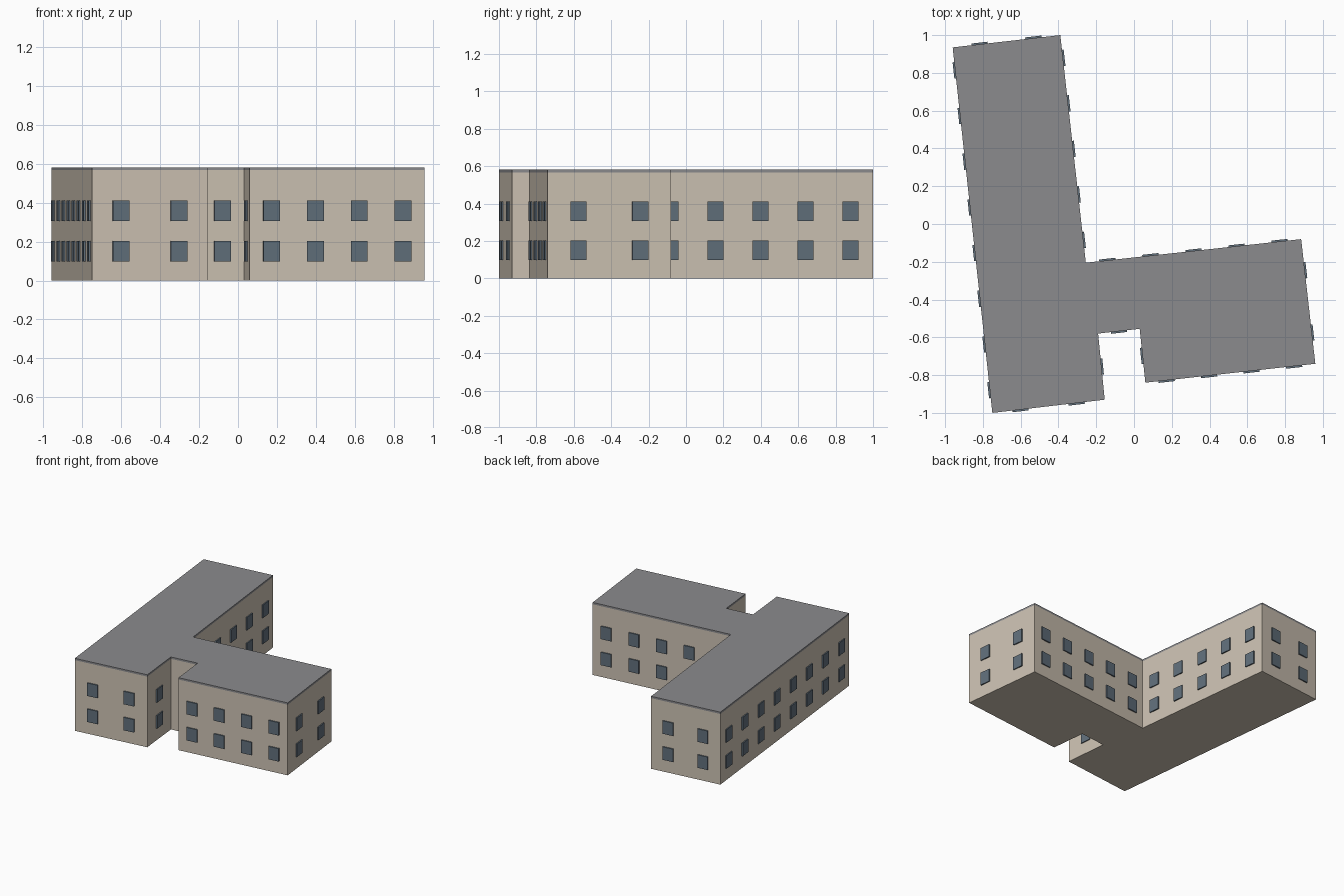
import bpy
import bmesh
from mathutils import Vector

cube = bpy.data.objects.get("Cube")
if cube:
    bpy.data.objects.remove(cube, do_unlink=True)

# Outline of the building (counter-clockwise) with window columns on the wall after each corner
CORNERS = [
    (-0.75, -1.0, 2), (-0.155, -0.93, 1), (-0.19, -0.58, 1), (0.03, -0.555, 1),
    (0.06, -0.84, 4), (0.96, -0.74, 2), (0.885, -0.08, 5), (-0.255, -0.205, 5),
    (-0.39, 1.0, 2), (-0.96, 0.935, 8),
]
ROOF_BASE, ROOF_TOP = 0.567, 0.582
WINDOW_WIDTH, WINDOW_HEIGHT, WINDOW_DEPTH = 0.086, 0.104, 0.009
FLOOR_CENTRES = (0.15, 0.359)


def make_material(name, colour):
    mat = bpy.data.materials.new(name)
    mat.use_nodes = True
    mat.diffuse_color = (*colour, 1)
    mat.node_tree.nodes["Principled BSDF"].inputs["Base Color"].default_value = (*colour, 1)
    return mat


def finish(bm, name, mat):
    bmesh.ops.recalc_face_normals(bm, faces=bm.faces)
    mesh = bpy.data.meshes.new(name)
    bm.to_mesh(mesh)
    bm.free()
    mesh.materials.append(mat)
    obj = bpy.data.objects.new(name, mesh)
    bpy.context.collection.objects.link(obj)
    return obj


def add_prism(bm, points, offset):
    """Extrude a polygon along an offset into a closed solid."""
    face = bm.faces.new([bm.verts.new(p) for p in points])
    result = bmesh.ops.extrude_face_region(bm, geom=[face], use_keep_orig=True)
    verts = [v for v in result["geom"] if isinstance(v, bmesh.types.BMVert)]
    bmesh.ops.translate(bm, verts=verts, vec=offset)


def outline_slab(name, bottom, top, mat):
    bm = bmesh.new()
    add_prism(bm, [(x, y, bottom) for x, y, _ in CORNERS], Vector((0, 0, top - bottom)))
    return finish(bm, name, mat)


wall_mat = make_material("beige wall", (0.61, 0.54, 0.45))
roof_mat = make_material("grey roof", (0.26, 0.26, 0.27))
glass_mat = make_material("blue grey window", (0.12, 0.16, 0.20))

# Walls and flat roof
outline_slab("walls", 0, ROOF_BASE, wall_mat)
outline_slab("roof", ROOF_BASE, ROOF_TOP, roof_mat)

# Two rows of thin window plates, evenly spaced along each wall
up = Vector((0, 0, WINDOW_HEIGHT / 2))
for number, (x, y, columns) in enumerate(CORNERS):
    start = Vector((x, y, 0))
    end = Vector((*CORNERS[(number + 1) % len(CORNERS)][:2], 0))
    along = (end - start).normalized()
    outward = Vector((along.y, -along.x, 0))
    side = along * WINDOW_WIDTH / 2
    bm = bmesh.new()
    for column in range(columns):
        for height in FLOOR_CENTRES:
            centre = start.lerp(end, (column + 0.5) / columns) + Vector((0, 0, height))
            rectangle = [centre - side - up, centre + side - up,
                         centre + side + up, centre - side + up]
            add_prism(bm, rectangle, outward * WINDOW_DEPTH)
    finish(bm, f"windows_wall_{number + 1}", glass_mat)
